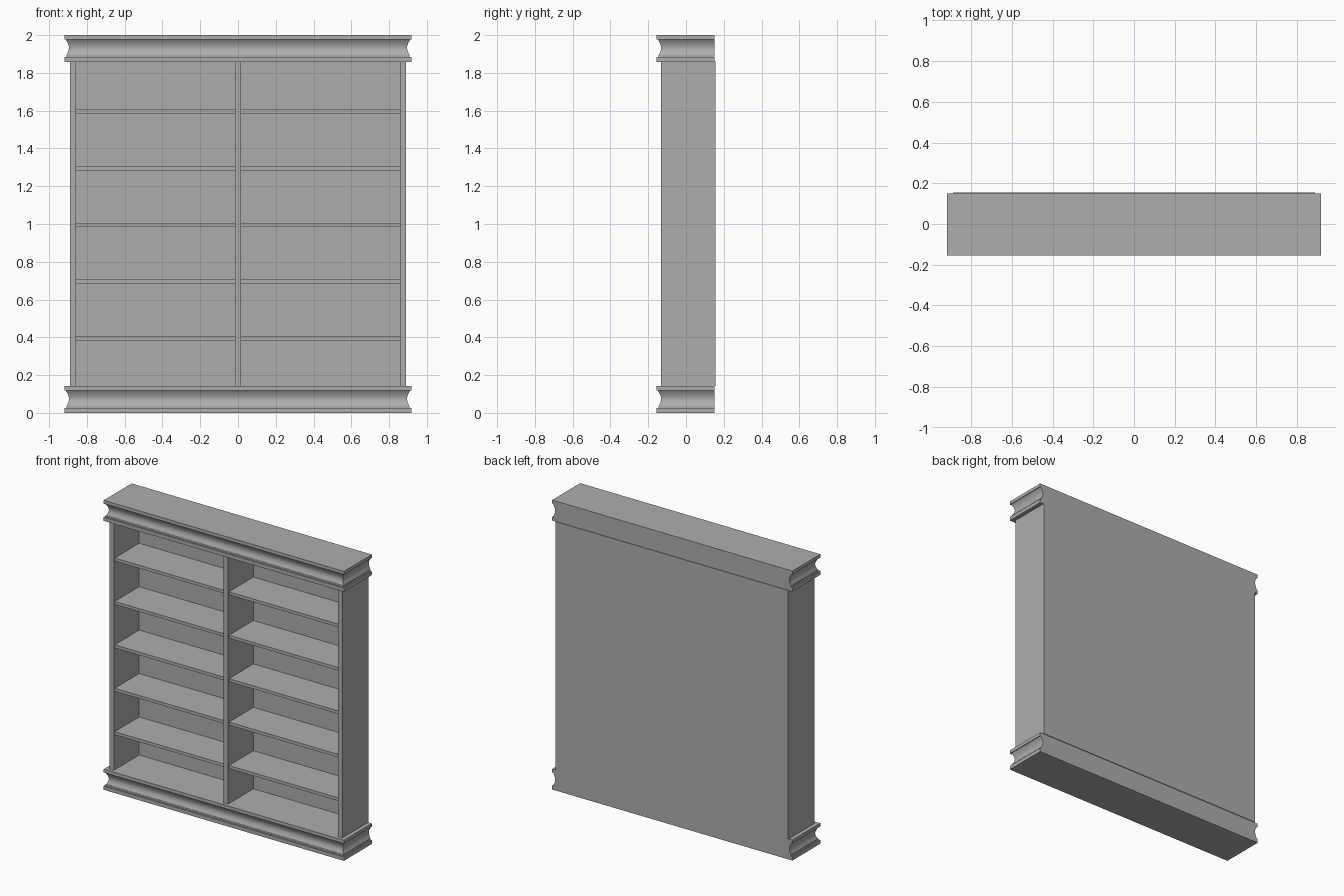
import bpy, bmesh, math

cube = bpy.data.objects.get("Cube")
if cube:
    bpy.data.objects.remove(cube, do_unlink=True)

paint = bpy.data.materials.new("grey_paint")
paint.use_nodes = True
grey = (0.42, 0.42, 0.42, 1)
paint.diffuse_color = grey
paint.node_tree.nodes["Principled BSDF"].inputs["Base Color"].default_value = grey

HALF_W, FRONT, BACK = 0.89, -0.132, 0.155
LOW, HIGH = 0.142, 1.86
BOARD = 0.033


def finish(name, bm):
    bmesh.ops.recalc_face_normals(bm, faces=bm.faces)
    mesh = bpy.data.meshes.new(name)
    bm.to_mesh(mesh)
    bm.free()
    mesh.materials.append(paint)
    obj = bpy.data.objects.new(name, mesh)
    bpy.context.collection.objects.link(obj)
    return obj


def board(name, x, y, z):
    """Box between the given (low, high) limits."""
    bm = bmesh.new()
    bmesh.ops.create_cube(bm, size=1)
    for v in bm.verts:
        v.co = [lim[0] if c < 0 else lim[1] for c, lim in zip(v.co, (x, y, z))]
    return finish(name, bm)


def moulding(name, base):
    """Solid plinth with a mitred moulded edge on the front and both ends."""
    # Inset and height: lower fillet, cove, undercut, upper fillet
    profile = [(0, 0), (0, 0.026), (0.009, 0.026), (0.009, 0.037)]
    for i in range(13):
        t = i / 12
        profile.append((0.011 + 0.012 * math.sin(math.pi * t), 0.037 + 0.074 * t))
    profile += [(0.005, 0.119), (0, 0.119), (0, 0.142)]
    bm = bmesh.new()
    rings = []
    for inset, z in profile:
        x, y = 0.918 - inset, -0.155 + inset
        corners = [(-x, 0.15), (-x, y), (x, y), (x, 0.15)]
        rings.append([bm.verts.new((px, py, base + z)) for px, py in corners])
    for a, b in zip(rings, rings[1:]):
        for i in range(4):
            j = (i + 1) % 4
            bm.faces.new((a[i], a[j], b[j], b[i]))
    bm.faces.new(rings[0])
    bm.faces.new(rings[-1])
    obj = finish(name, bm)
    bpy.ops.object.select_all(action="DESELECT")
    obj.select_set(True)
    bpy.context.view_layer.objects.active = obj
    bpy.ops.object.shade_smooth_by_angle(angle=math.radians(30))


moulding("base_moulding", 0)
moulding("top_moulding", 1.858)

# Carcass
inner = HALF_W - BOARD
panel = BACK - 0.01
board("left_side", (inner, HALF_W), (FRONT, BACK), (LOW, HIGH))
board("right_side", (-HALF_W, -inner), (FRONT, BACK), (LOW, HIGH))
board("back_panel", (-inner, inner), (panel, BACK), (LOW, HIGH))
board("divider", (-BOARD / 2, BOARD / 2), (FRONT, panel), (LOW, HIGH))

# Shelves in both bays
for bay, side in (("left", 1), ("right", -1)):
    x = sorted((side * BOARD / 2, side * inner))
    for i in range(5):
        top = 0.405 + 0.3 * i
        board(f"{bay}_shelf_{i + 1}", x, (FRONT + 0.01, panel), (top - 0.021, top))
